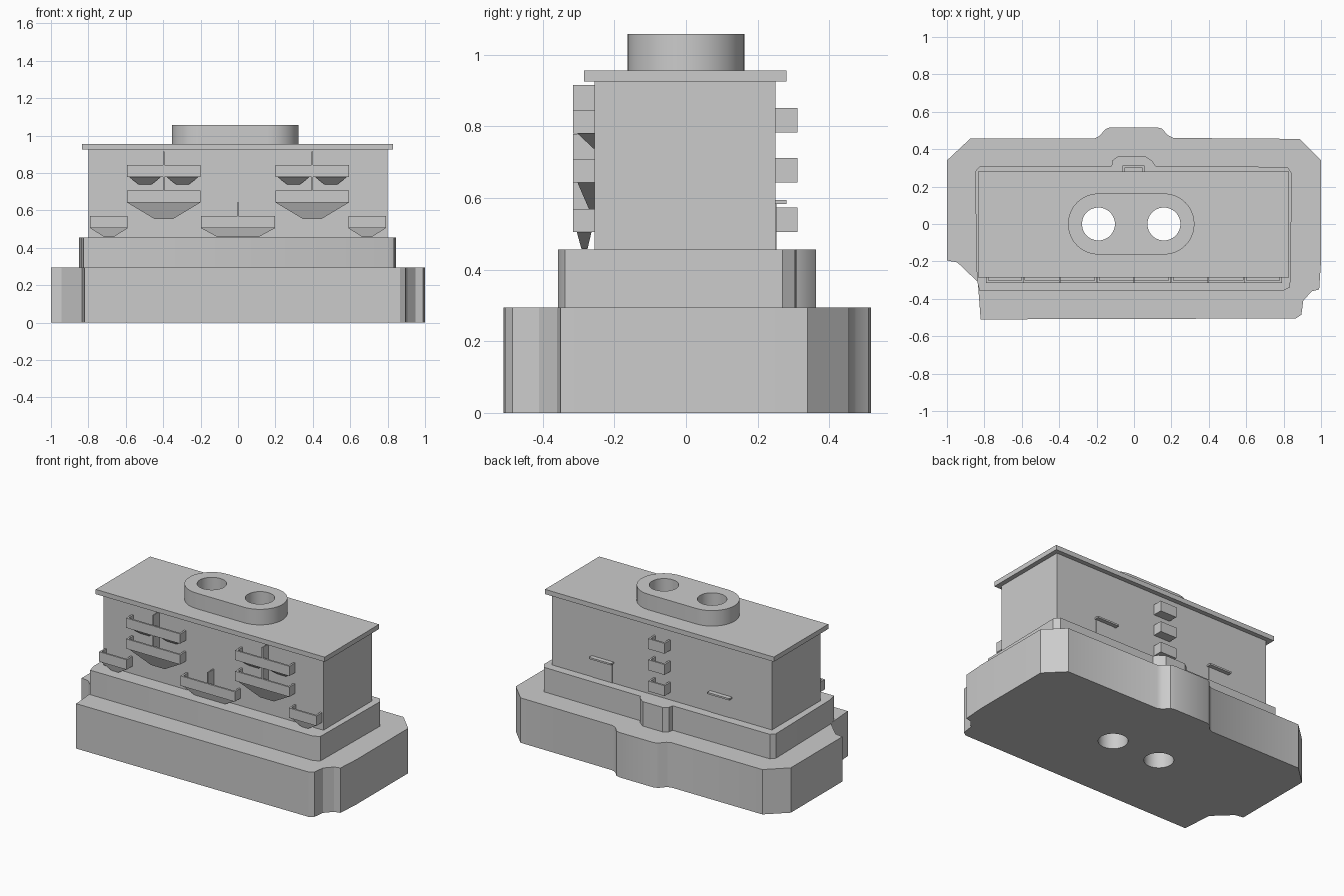
import bpy, bmesh
from math import cos, sin, pi, radians

cube = bpy.data.objects.get("Cube")
if cube:
    bpy.data.objects.remove(cube, do_unlink=True)

grey = bpy.data.materials.new("plain grey")
grey.use_nodes = True
grey.diffuse_color = (0.6, 0.6, 0.6, 1)
grey.node_tree.nodes["Principled BSDF"].inputs["Base Color"].default_value = (0.6, 0.6, 0.6, 1)

HOLES = (-0.19, 0.16)
HOLE_RADIUS = 0.088


def finish(name, bm):
    bmesh.ops.recalc_face_normals(bm, faces=bm.faces)
    mesh = bpy.data.meshes.new(name)
    bm.to_mesh(mesh)
    bm.free()
    mesh.materials.append(grey)
    obj = bpy.data.objects.new(name, mesh)
    bpy.context.collection.objects.link(obj)
    return obj


def arc(cx, cy, r, start, end, steps):
    angles = [start + (end - start) * i / steps for i in range(steps + 1)]
    return [(cx + r * cos(a), cy + r * sin(a)) for a in angles]


def slab(name, outline, z0, z1):
    """Extruded outline, pierced by the two round shafts."""
    curve = bpy.data.curves.new(name + " outline", "CURVE")
    curve.dimensions = "2D"
    curve.fill_mode = "BOTH"
    curve.extrude = (z1 - z0) / 2
    loops = [outline] + [arc(x, 0, HOLE_RADIUS, 0, 2 * pi, 48)[:-1] for x in HOLES]
    for loop in loops:
        spline = curve.splines.new("POLY")
        spline.points.add(len(loop) - 1)
        for point, (x, y) in zip(spline.points, loop):
            point.co = (x, y, 0, 1)
        spline.use_cyclic_u = True
    temp = bpy.data.objects.new(name + " temp", curve)
    bpy.context.collection.objects.link(temp)
    bpy.context.view_layer.update()
    mesh = temp.evaluated_get(bpy.context.evaluated_depsgraph_get()).to_mesh()
    bm = bmesh.new()
    bm.from_mesh(mesh)
    bpy.data.objects.remove(temp, do_unlink=True)
    bpy.data.curves.remove(curve)
    bmesh.ops.remove_doubles(bm, verts=bm.verts, dist=0.0001)
    bmesh.ops.translate(bm, verts=bm.verts, vec=(0, 0, (z0 + z1) / 2))
    obj = finish(name, bm)
    for other in bpy.context.selected_objects:
        other.select_set(False)
    obj.select_set(True)
    bpy.context.view_layer.objects.active = obj
    bpy.ops.object.shade_smooth_by_angle(angle=radians(30))
    return obj


def rect(x0, x1, y0, y1):
    return [(x0, y0), (x1, y0), (x1, y1), (x0, y1)]


def add_taper(bm, low, z0, high, z1):
    """Solid between a lower and an upper rectangle."""
    a = [bm.verts.new((x, y, z0)) for x, y in rect(*low)]
    b = [bm.verts.new((x, y, z1)) for x, y in rect(*high)]
    bm.faces.new(a[::-1])
    bm.faces.new(b)
    for i in range(4):
        j = (i + 1) % 4
        bm.faces.new((a[i], a[j], b[j], b[i]))


def taper(name, low, z0, high, z1):
    bm = bmesh.new()
    add_taper(bm, low, z0, high, z1)
    return finish(name, bm)


def box(name, x0, x1, y0, y1, z0, z1):
    return taper(name, (x0, x1, y0, y1), z0, (x0, x1, y0, y1), z1)


def balcony(name, x0, x1, wall, outer, z0, z1, t=0.012):
    """Open tray: floor, outer rail and two end rails."""
    side = 1 if outer > wall else -1
    inner = outer - side * t
    bm = bmesh.new()
    for xa, xb, ya, yb, top in ((x0, x1, wall, outer, z0 + t),
                                (x0, x1, inner, outer, z1),
                                (x0, x0 + t, wall, inner, z1),
                                (x1 - t, x1, wall, inner, z1)):
        area = (xa, xb, min(ya, yb), max(ya, yb))
        add_taper(bm, area, z0, area, top)
    return finish(name, bm)


# Stepped body
base = [(-0.82, -0.51), (0.865, -0.505), (0.895, -0.485), (0.905, -0.41),
        (0.95, -0.36), (0.99, -0.35), (1, -0.2), (1, 0.34), (0.885, 0.455),
        (0.21, 0.46), (0.18, 0.475), (0.15, 0.51), (0.12, 0.517), (-0.13, 0.517),
        (-0.155, 0.505), (-0.185, 0.47), (-0.21, 0.457), (-0.875, 0.457),
        (-1, 0.34), (-1, -0.195), (-0.945, -0.205), (-0.835, -0.31)]
terrace = [(-0.825, -0.358), (0.795, -0.358), (0.835, -0.338), (0.845, 0.27),
           (0.82, 0.305), (0.115, 0.31), (0.1, 0.335), (0.06, 0.363),
           (-0.085, 0.363), (-0.115, 0.34), (-0.12, 0.31), (-0.825, 0.308),
           (-0.85, 0.28), (-0.84, -0.3)]
slab("base", base, 0, 0.295)
slab("terrace", terrace, 0.295, 0.456)
slab("tower", rect(-0.8, 0.8, -0.255, 0.25), 0.456, 0.925)
slab("roof", rect(-0.835, 0.83, -0.285, 0.28), 0.925, 0.956)
collar = arc(0.16, 0, 0.163, -pi / 2, pi / 2, 24) + arc(-0.19, 0, 0.163, pi / 2, 3 * pi / 2, 24)
slab("roof_collar", collar, 0.956, 1.058)

# Front balconies, dividers and brackets
WALL, OUTER = -0.255, -0.315
for label, s in (("right", -1), ("left", 1)):
    mid = 0.397 * s
    for level, z in (("lower", 0.643), ("upper", 0.78)):
        balcony(f"{label}_{level}_balcony", mid - 0.197, mid + 0.197, WALL, OUTER, z, z + 0.064)
        box(f"{label}_{level}_divider", mid - 0.004, mid + 0.004, OUTER, WALL, z + 0.012, z + 0.136)
    taper(f"{label}_large_bracket", (mid - 0.05, mid + 0.05, -0.265, WALL), 0.555,
          (mid - 0.197, mid + 0.197, -0.303, WALL), 0.643)
    for side, c in (("inner", mid - 0.1 * s), ("outer", mid + 0.1 * s)):
        taper(f"{label}_{side}_small_bracket", (c - 0.033, c + 0.033, -0.258, WALL), 0.738,
              (c - 0.087, c + 0.087, -0.303, WALL), 0.78)
    c = 0.69 * s
    balcony(f"{label}_corner_balcony", c - 0.1, c + 0.1, WALL, OUTER, 0.505, 0.57)
    taper(f"{label}_corner_bracket", (c - 0.025, c + 0.025, -0.292, -0.275), 0.458,
          (c - 0.1, c + 0.1, -0.305, -0.264), 0.505)
balcony("centre_balcony", -0.197, 0.197, WALL, OUTER, 0.505, 0.57)
box("centre_divider", -0.004, 0.004, OUTER, WALL, 0.517, 0.645)
taper("centre_bracket", (-0.11, 0.11, -0.292, -0.275), 0.458,
      (-0.197, 0.197, -0.305, -0.264), 0.505)

# Back balconies and doors
for level, z in (("lower", 0.505), ("middle", 0.644), ("upper", 0.783)):
    balcony(f"back_{level}_balcony", -0.062, 0.057, 0.25, 0.312, z, z + 0.068)
for label, c in (("right", -0.43), ("left", 0.43)):
    box(f"{label}_door", c - 0.07, c + 0.07, 0.25, 0.253, 0.456, 0.584)
    box(f"{label}_door_canopy", c - 0.08, c + 0.08, 0.25, 0.28, 0.584, 0.595)
